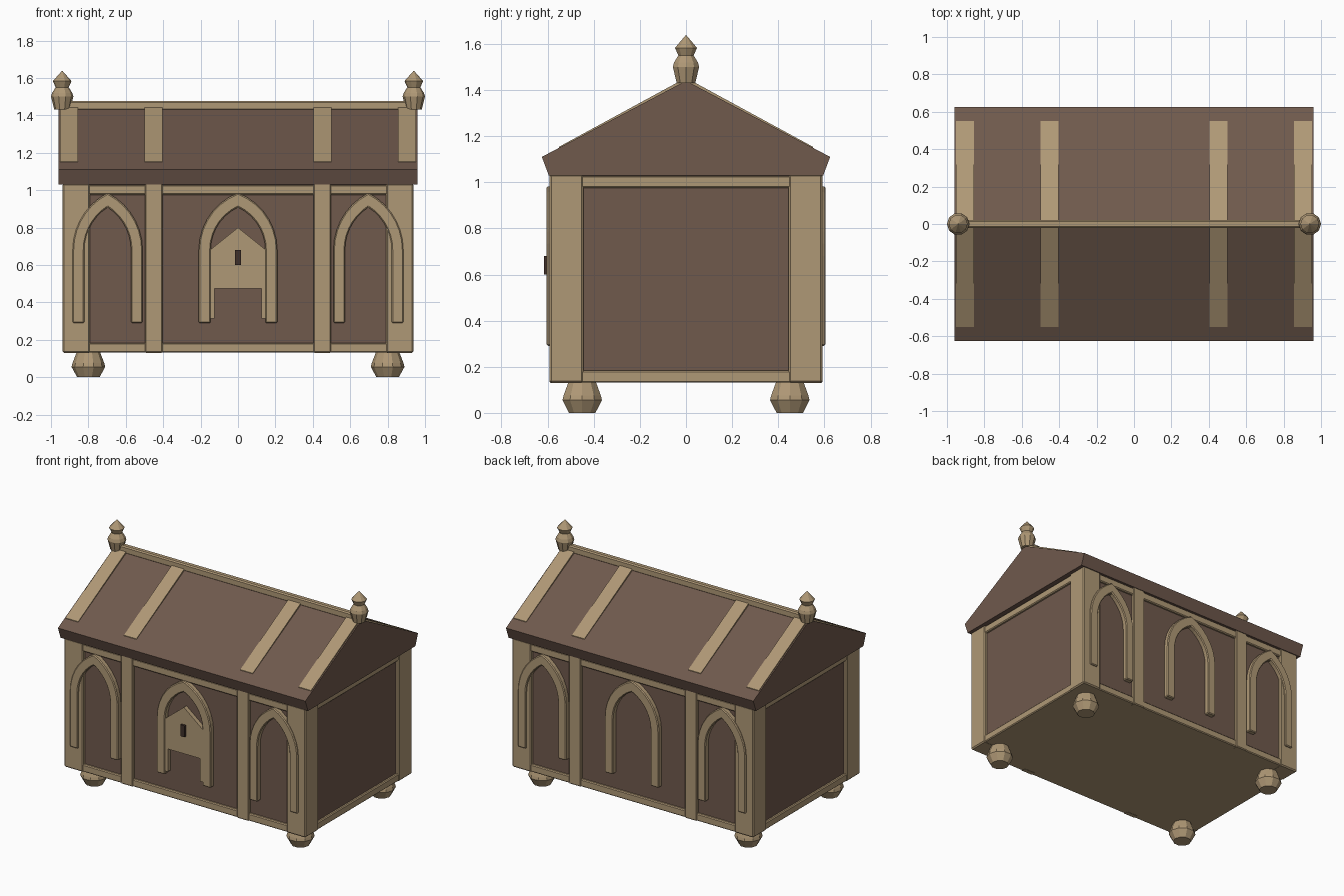
import bpy, bmesh, math
from mathutils import Vector

cube = bpy.data.objects.get("Cube")
if cube:
    bpy.data.objects.remove(cube, do_unlink=True)


def material(name, rgb):
    m = bpy.data.materials.new(name)
    m.use_nodes = True
    m.diffuse_color = (*rgb, 1)
    m.node_tree.nodes["Principled BSDF"].inputs["Base Color"].default_value = (*rgb, 1)
    return m


TAN = material("pale wood", (0.43, 0.315, 0.18))
BROWN = material("dark wood", (0.16, 0.1, 0.073))
DARK = material("keyhole brown", (0.05, 0.03, 0.023))


def finish(name, bm, mat, bevel=0):
    bmesh.ops.recalc_face_normals(bm, faces=bm.faces[:])
    mesh = bpy.data.meshes.new(name)
    bm.to_mesh(mesh)
    bm.free()
    mesh.materials.append(mat)
    ob = bpy.data.objects.new(name, mesh)
    bpy.context.collection.objects.link(ob)
    if bevel:
        mod = ob.modifiers.new("soft edges", "BEVEL")
        mod.width, mod.segments = bevel, 1
    return ob


def box(name, x, y, z, mat, bevel=0):
    """Box from (low, high) pairs on each axis."""
    bm = bmesh.new()
    bmesh.ops.create_cube(bm, size=1)
    for v in bm.verts:
        v.co = [r[0] + (c + 0.5) * (r[1] - r[0]) for c, r in zip(v.co, (x, y, z))]
    return finish(name, bm, mat, bevel)


def slab(name, polys, place, depth, mat, bevel=0):
    """Extrude flat polygons; place maps a 2D point into space."""
    bm = bmesh.new()
    for poly in polys:
        bm.faces.new([bm.verts.new(place(*p)) for p in poly])
    bmesh.ops.remove_doubles(bm, verts=bm.verts[:], dist=1e-5)
    ext = bmesh.ops.extrude_face_region(bm, geom=bm.faces[:])
    moved = [g for g in ext["geom"] if isinstance(g, bmesh.types.BMVert)]
    bmesh.ops.translate(bm, verts=moved, vec=Vector(depth))
    return finish(name, bm, mat, bevel)


def turned(name, profile, cx, cy, mat, sides=10):
    """Lathe a (radius, z) profile around a vertical axis."""
    bm = bmesh.new()
    rings = [[bm.verts.new((cx + r * math.cos(k * math.tau / sides),
                            cy + r * math.sin(k * math.tau / sides), z))
              for k in range(sides)] for r, z in profile]
    for a, b in zip(rings, rings[1:]):
        for k in range(sides):
            n = (k + 1) % sides
            bm.faces.new((a[k], a[n], b[n], b[k]))
    bm.faces.new(rings[0])
    bm.faces.new(rings[-1])
    return finish(name, bm, mat)


def pointed_arch(half, spring, apex, foot, steps=7):
    """Outline of a pointed arch from left foot to right foot."""
    rise = apex - spring
    radius = (half ** 2 + rise ** 2) / (2 * half)
    sweep = math.asin(rise / radius)
    left = [(-half, foot)]
    for i in range(steps + 1):
        t = sweep * i / steps
        left.append((radius - half - radius * math.cos(t), spring + radius * math.sin(t)))
    left[-1] = (0, apex)
    return left + [(-x, z) for x, z in reversed(left[:-1])]


def span(s, a, b):
    return tuple(sorted((s * a, s * b)))


# Chest body and floor
box("body", (-0.915, 0.915), (-0.57, 0.57), (0.14, 1.04), BROWN)
box("floor", (-0.925, 0.925), (-0.575, 0.575), (0.131, 0.15), TAN)

# Posts, rails, feet and finials
FOOT = [(0.06, 0), (0.09, 0.055), (0.085, 0.075), (0.062, 0.135)]
FINIAL = [(0.042, 1.43), (0.06, 1.50), (0.054, 1.52), (0.035, 1.55), (0.05, 1.583), (0.002, 1.637)]
for sx, side in ((1, "left"), (-1, "right")):
    for sy, end in ((-1, "front"), (1, "back")):
        tag = f"{end}_{side}"
        box("corner_post_" + tag, span(sx, 0.79, 0.937), span(sy, 0.445, 0.592), (0.13, 1.035), TAN, 0.008)
        box("middle_post_" + tag, span(sx, 0.403, 0.497), span(sy, 0.55, 0.592), (0.13, 1.035), TAN, 0.006)
        turned("foot_" + tag, FOOT, sx * 0.80, sy * 0.45, TAN)
    for z, level in (((0.131, 0.183), "bottom"), ((0.975, 1.028), "top")):
        box(f"{level}_rail_{side}", span(sx, 0.89, 0.932), (-0.5, 0.5), z, TAN, 0.006)
    turned("finial_" + side, FINIAL, sx * 0.94, 0, TAN)

for sy, end in ((-1, "front"), (1, "back")):
    for z, level in (((0.131, 0.183), "bottom"), ((0.975, 1.028), "top")):
        box(f"{level}_rail_{end}", (-0.85, 0.85), span(sy, 0.55, 0.587), z, TAN, 0.006)

    # Three pointed arches on each long face
    for cx, outer, inner, label in ((-0.697, 0.187, 0.125, "right"), (0, 0.21, 0.146, "middle"),
                                    (0.697, 0.187, 0.125, "left")):
        out = pointed_arch(outer, 0.68, 0.985, 0.29)
        inn = pointed_arch(inner, 0.68, 0.908, 0.29)
        quads = [(out[i], out[i + 1], inn[i + 1], inn[i]) for i in range(len(out) - 1)]
        slab(f"arch_{end}_{label}", quads, lambda x, z: (cx + x, sy * 0.56, z),
             (0, sy * 0.044, 0), TAN, 0.006)

# Lock plate with a notch below and a pointed top
plate = [[(-0.15, 0.475), (0, 0.475), (0, 0.80), (-0.15, 0.68)],
         [(-0.15, 0.315), (-0.125, 0.315), (-0.125, 0.475), (-0.15, 0.475)]]
plate += [[(-x, z) for x, z in reversed(p)] for p in plate]
slab("lock_plate", plate, lambda x, z: (x, -0.56, z), (0, -0.04, 0), TAN)
box("keyhole", (-0.016, 0.016), (-0.615, -0.59), (0.60, 0.68), DARK)

# Gabled roof
roof = [(-0.595, 1.03), (0.595, 1.03), (0.625, 1.11), (0, 1.44), (-0.625, 1.11)]
slab("roof", [roof], lambda y, z: (-0.96, y, z), (1.92, 0, 0), BROWN)

# Straps over both slopes
for i, (a, b) in enumerate(((-0.952, -0.855), (-0.5, -0.403), (0.403, 0.5), (0.855, 0.952))):
    for sy, end in ((-1, "front"), (1, "back")):
        strap = [(0.55, 1.135), (0.55, 1.154), (0, 1.453), (0, 1.425)]
        slab(f"roof_strap_{end}_{i + 1}", [strap], lambda y, z: (a, sy * y, z), (b - a, 0, 0), TAN)

# Ridge beam
box("ridge_beam", (-0.93, 0.93), (-0.021, 0.021), (1.425, 1.476), TAN, 0.008)
